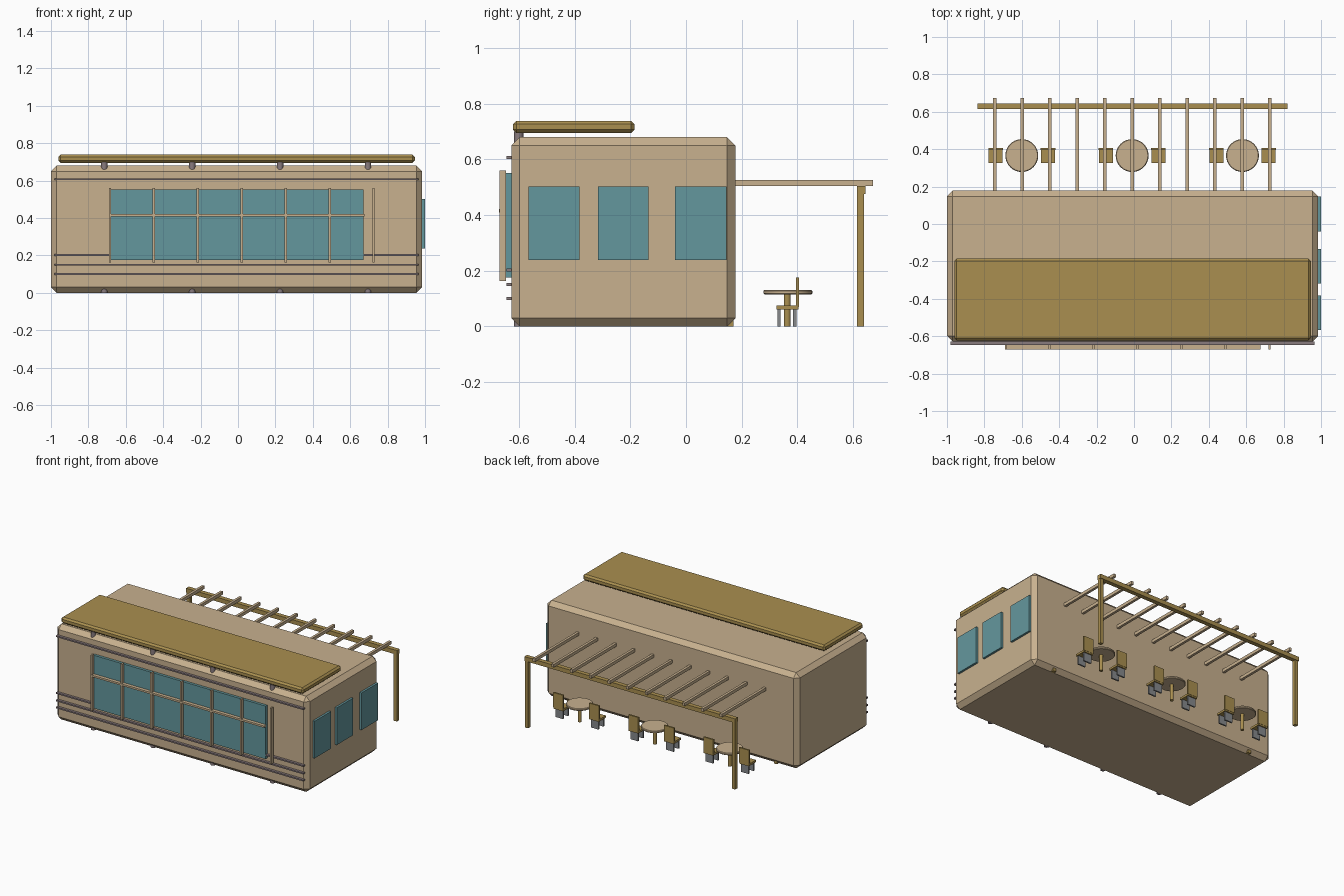
import bpy, math

if "Cube" in bpy.data.objects:
    bpy.data.objects.remove(bpy.data.objects["Cube"])


def material(name, rgb):
    m = bpy.data.materials.new(name)
    m.diffuse_color = (*rgb, 1)
    m.use_nodes = True
    m.node_tree.nodes["Principled BSDF"].inputs["Base Color"].default_value = m.diffuse_color
    return m


TAN = material("tan", (0.58, 0.44, 0.275))
WOOD = material("ochre_wood", (0.40, 0.275, 0.08))
GLASS = material("teal_glass", (0.127, 0.31, 0.337))
TRIM = material("mauve_grey_trim", (0.25, 0.20, 0.21))
METAL = material("grey_metal", (0.24, 0.25, 0.26))


def finish(ob, name, mat, bevel=0):
    ob.name = name
    ob.data.materials.append(mat)
    if bevel:
        b = ob.modifiers.new("bevel", 'BEVEL')
        b.width = bevel
        b.segments = 1
    return ob


def box(name, x, y, z, mat, bevel=0):
    """Box from (min, max) ranges along each axis."""
    r = (x, y, z)
    bpy.ops.mesh.primitive_cube_add(size=1, location=[(a + b) / 2 for a, b in r])
    ob = bpy.context.object
    ob.scale = [b - a for a, b in r]
    bpy.ops.object.transform_apply(location=False, rotation=False, scale=True)
    return finish(ob, name, mat, bevel)


def cyl(name, x, y, z, radius, mat, sides=16, bevel=0):
    bpy.ops.mesh.primitive_cylinder_add(vertices=sides, radius=radius, depth=z[1] - z[0],
                                        location=(x, y, (z[0] + z[1]) / 2))
    ob = bpy.context.object
    bpy.ops.object.shade_smooth_by_angle(angle=math.radians(30))
    return finish(ob, name, mat, bevel)


def around(c, w):
    return (c - w / 2, c + w / 2)


# Main building and raised roof canopy
box("building_body", (-1.0, 0.985), (-0.628, 0.178), (0.0, 0.68), TAN, 0.03)
box("roof_canopy", (-0.96, 0.945), (-0.622, -0.185), (0.695, 0.739), WOOD, 0.012)
for i in range(4):
    cyl("canopy_post", -0.715 + 0.47 * i, -0.602, (0.0, 0.70), 0.017, TRIM)

# Horizontal trim rails on the front
for z in (0.10, 0.15, 0.203, 0.607):
    box("front_rail", (-0.98, 0.965), (-0.646, -0.627), around(z, 0.01), TRIM)

# Front window with glazing bars
box("front_window", (-0.685, 0.67), (-0.647, -0.62), (0.175, 0.552), GLASS)
for i in range(7):
    box("window_mullion", around(-0.685 + 0.235 * i, 0.012), (-0.67, -0.647), (0.163, 0.56), TAN)
box("window_transom", (-0.69, 0.675), (-0.672, -0.648), around(0.415, 0.013), TAN)

# Side windows
for y in ((-0.567, -0.383), (-0.317, -0.134), (-0.04, 0.146)):
    box("side_window", (0.97, 1.0), y, (0.238, 0.502), GLASS)

# Pergola: posts, girder and rafters
for x in (-0.822, 0.806):
    box("pergola_post", around(x, 0.025), (0.615, 0.64), (0.0, 0.48), WOOD)
    box("wall_post", around(x, 0.025), (0.145, 0.17), (0.0, 0.48), WOOD)
box("pergola_girder", (-0.838, 0.82), (0.614, 0.645), (0.475, 0.505), WOOD)
for i in range(11):
    box("pergola_rafter", around(-0.745 + 0.147 * i, 0.018), (0.15, 0.673), (0.505, 0.527), TAN)


# Dining sets: a round table with a chair on either side
def chair(x):
    box("chair_seat", around(x, 0.075), (0.325, 0.405), (0.06, 0.075), WOOD)
    box("chair_back", around(x, 0.078), (0.395, 0.407), (0.07, 0.175), WOOD)
    for y in (0.335, 0.391):
        box("chair_leg_panel", around(x, 0.06), around(y, 0.011), (0.0, 0.062), METAL)


for x in (-0.6, -0.01, 0.58):
    cyl("table_top", x, 0.366, (0.115, 0.131), 0.088, TAN, 32, 0.004)
    cyl("table_leg", x, 0.364, (0.0, 0.12), 0.0125, WOOD)
    for side in (-1, 1):
        chair(x + side * 0.14)
